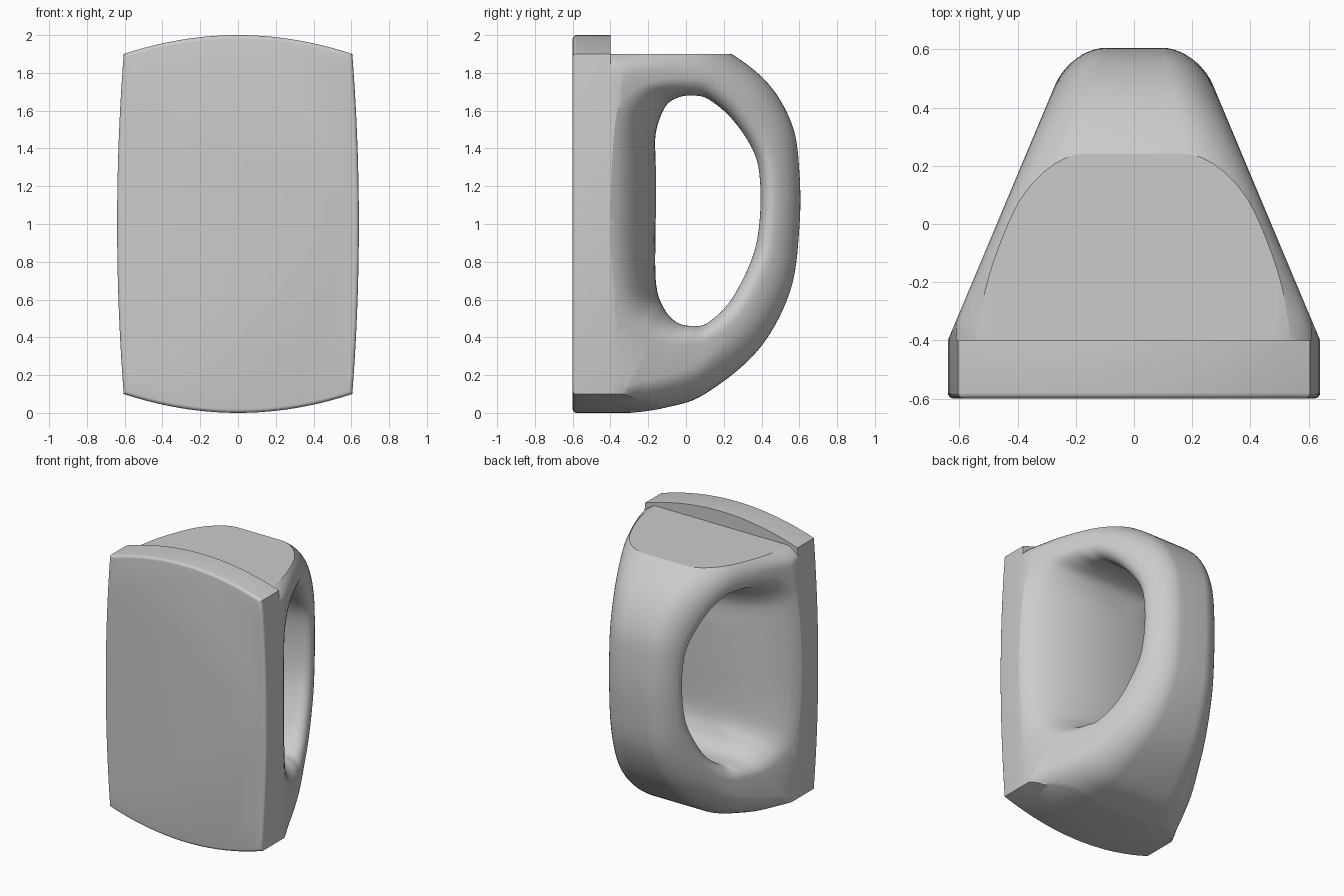
import bpy, bmesh, math
from mathutils import Vector

old = bpy.data.objects.get("Cube")
if old:
    bpy.data.objects.remove(old, do_unlink=True)

grey = bpy.data.materials.new("plain_grey")
grey.use_nodes = True
grey.diffuse_color = (0.6, 0.6, 0.6, 1)
grey.node_tree.nodes["Principled BSDF"].inputs["Base Color"].default_value = (0.6, 0.6, 0.6, 1)


def make_object(name, bm):
    bmesh.ops.recalc_face_normals(bm, faces=bm.faces)
    mesh = bpy.data.meshes.new(name)
    bm.to_mesh(mesh)
    bm.free()
    mesh.materials.append(grey)
    obj = bpy.data.objects.new(name, mesh)
    bpy.context.collection.objects.link(obj)
    return obj


def activate(obj):
    bpy.ops.object.select_all(action='DESELECT')
    obj.select_set(True)
    bpy.context.view_layer.objects.active = obj


# Barrel-sided block: four bowed edges, extruded along y
def barrel_block(name, front, back, top_bow, bevel=0.0):
    half_x, half_z, steps = 0.605, 0.9, 20
    outline = []
    for side in range(4):
        for i in range(steps):
            s = 2 * i / steps - 1
            bow = 1 - s * s
            outline.append([
                (s * half_x, -half_z - 0.1 * bow),
                (half_x + 0.035 * bow, s * half_z),
                (-s * half_x, half_z + top_bow * bow),
                (-half_x - 0.035 * bow, -s * half_z),
            ][side])
    bm = bmesh.new()
    face = bm.faces.new([bm.verts.new((x, front, z + 1)) for x, z in outline])
    rim = list(face.edges)
    grown = bmesh.ops.extrude_face_region(bm, geom=[face], use_keep_orig=True)
    moved = [v for v in grown["geom"] if isinstance(v, bmesh.types.BMVert)]
    bmesh.ops.translate(bm, verts=moved, vec=(0, back - front, 0))
    bmesh.ops.recalc_face_normals(bm, faces=bm.faces)
    if bevel:
        bmesh.ops.bevel(bm, geom=rim, offset=bevel, segments=4, profile=0.5, affect='EDGES')
    return make_object(name, bm)


# Loop stations: hole edge (y, z), outer edge (y, z), how much it belongs to the front wall
STATIONS = [
    (-.16, 1.05, -.5, 1.05, 1), (-.16, 1.3, -.5, 1.35, 1), (-.16, 1.48, -.5, 1.65, 1),
    (-.11, 1.62, -.5, 1.88, .6), (-.04, 1.67, -.3, 1.96, .2), (.04, 1.68, -.05, 1.99, 0),
    (.12, 1.66, .17, 1.94, 0), (.24, 1.56, .42, 1.76, 0), (.35, 1.4, .56, 1.53, 0),
    (.39, 1.25, .6, 1.28, 0), (.39, 1.02, .6, .98, 0), (.35, .82, .55, .64, 0),
    (.24, .6, .38, .33, 0), (.12, .48, .1, .1, 0), (.04, .46, -.1, .03, 0),
    (-.05, .48, -.3, 0, .2), (-.12, .56, -.5, 0, .6), (-.16, .7, -.5, .45, 1),
]


def smooth_loop(rows, steps):
    count = len(rows)
    for i in range(count):
        p, q, r, s = (rows[(i + k) % count] for k in (-1, 0, 1, 2))
        for j in range(steps):
            t = j / steps
            yield [b + t * (c - a + t * (2 * a - 5 * b + 4 * c - d + t * (3 * (b - c) + d - a))) / 2
                   for a, b, c, d in zip(p, q, r, s)]


# Half section from hole to outside: elliptical corners at both ends
def half_section(station, arc=10):
    inner, outer = Vector(station[:2]), Vector(station[2:4])
    front = min(1, max(0, station[4]))
    length = (outer - inner).length
    depth_in = min(0.1, 0.4 * length) * (1 - front) + 0.24 * front
    inset_in = 0.12 + 0.38 * front
    depth_out = min(0.2, 0.6 * length, length - depth_in)
    inset_out = max(0.0, (0.12 + 0.22 * (0.6 - outer.x)) * (1 - front * front))
    points = []
    for end in (0, 1):
        for k in range(arc + 1):
            angle = math.pi / 2 * k / arc
            if end == 0:
                depth = depth_in * (1 - math.cos(angle))
                inset = inset_in * (1 - math.sin(angle))
            else:
                depth = length - depth_out * (1 - math.sin(angle))
                inset = inset_out * (1 - math.cos(angle))
            y, z = inner.lerp(outer, depth / length)
            width = 0.64 - 0.42 * (y + 0.4)
            points.append((max(0.02, width - inset), y, z))
    return points


# Handle loop: tapered ring lofted through the stations
bm = bmesh.new()
rings = []
for station in smooth_loop(STATIONS, 7):
    half = half_section(station)
    full = half + [(-x, y, z) for x, y, z in reversed(half)]
    rings.append([bm.verts.new(p) for p in full])
for a, b in zip(rings, rings[1:] + rings[:1]):
    for i in range(len(a)):
        j = (i + 1) % len(a)
        bm.faces.new((a[i], a[j], b[j], b[i]))
bmesh.ops.remove_doubles(bm, verts=bm.verts, dist=0.00001)
handle = make_object("handle_loop", bm)

# Trim the loop to the plate outline, with a flat top
cutter = barrel_block("handle_trim", -0.41, 0.8, 0.0)
cutter.hide_render = True
trim = handle.modifiers.new("trim", 'BOOLEAN')
trim.operation = 'INTERSECT'
trim.solver = 'EXACT'
trim.object = cutter
activate(handle)
bpy.ops.object.modifier_apply(modifier=trim.name)
bpy.data.objects.remove(cutter, do_unlink=True)

# Flat front plate with softened front rim
plate = barrel_block("front_plate", -0.6, -0.4, 0.1, 0.02)

for obj in (handle, plate):
    activate(obj)
    bpy.ops.object.shade_smooth_by_angle(angle=math.radians(30))
